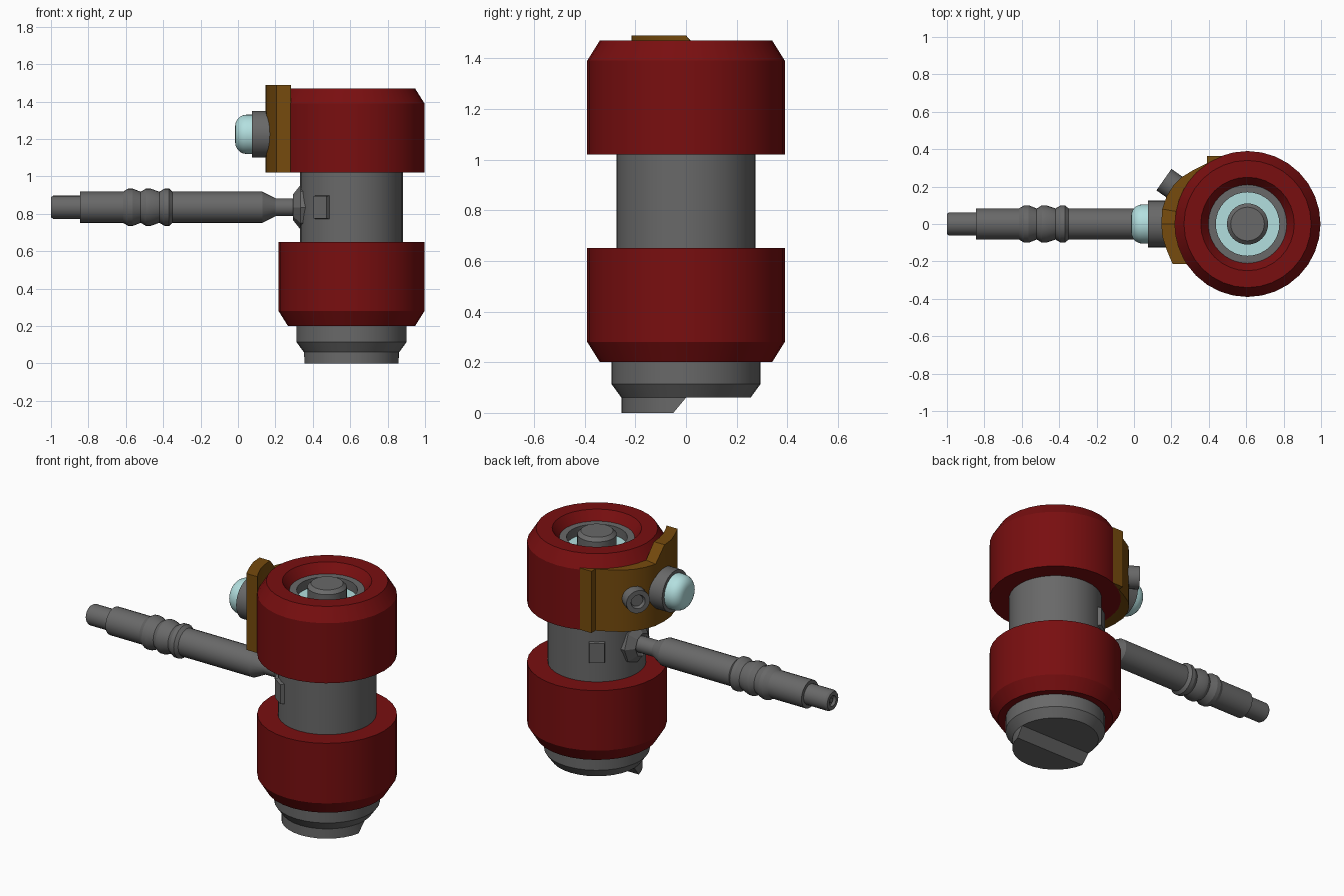
import bpy, bmesh, math
from mathutils import Vector, Matrix

if "Cube" in bpy.data.objects:
    bpy.data.objects.remove(bpy.data.objects["Cube"])

AX = 0.607          # x of the main upright axis
POLE_Z = 0.835
LAMP_Z = 1.225


def material(name, rgb):
    m = bpy.data.materials.new(name)
    m.diffuse_color = (*rgb, 1)
    m.use_nodes = True
    m.node_tree.nodes["Principled BSDF"].inputs["Base Color"].default_value = m.diffuse_color
    return m


RED = material("dark red", (0.19, 0.0045, 0.005))
GREY = material("dark grey", (0.14, 0.14, 0.14))
BROWN = material("brown", (0.18, 0.07, 0.004))
CYAN = material("pale cyan", (0.45, 0.74, 0.74))


def finish(name, bm, mat):
    bmesh.ops.recalc_face_normals(bm, faces=bm.faces[:])
    me = bpy.data.meshes.new(name)
    bm.to_mesh(me)
    bm.free()
    me.materials.append(mat)
    ob = bpy.data.objects.new(name, me)
    bpy.context.collection.objects.link(ob)
    return ob


def lathe_bm(profile, origin=(AX, 0, 0), axis=(0, 0, 1), sides=32, ring=False):
    """Turn (radius, distance along axis) points; ring joins last to first."""
    bm = bmesh.new()
    loops = []
    for r, h in profile:
        if r == 0:
            loops.append([bm.verts.new((0, 0, h))] * sides)
        else:
            loops.append([bm.verts.new((r * math.cos(2 * math.pi * i / sides),
                                        r * math.sin(2 * math.pi * i / sides), h))
                          for i in range(sides)])
    pairs = list(zip(loops, loops[1:]))
    if ring:
        pairs.append((loops[-1], loops[0]))
    for a, b in pairs:
        for i in range(sides):
            j = (i + 1) % sides
            bm.faces.new(list(dict.fromkeys((a[i], a[j], b[j], b[i]))))
    rot = Vector(axis).to_track_quat('Z', 'Y').to_matrix().to_4x4()
    bm.transform(Matrix.Translation(origin) @ rot)
    return bm


def lathe(name, mat, profile, **kw):
    return finish(name, lathe_bm(profile, **kw), mat)


# main body and bottom collar
lathe("body_core", GREY, [(0, 0.6), (0.275, 0.6), (0.275, 1.1), (0, 1.1)])
lathe("bottom_collar", GREY, [(0, 0.06), (0.255, 0.06), (0.295, 0.115),
                              (0.295, 0.25), (0, 0.25)])

# half-round foot with a slanted cut face
bm = lathe_bm([(0, 0), (0.255, 0), (0.255, 0.065), (0, 0.065)])
cut = bmesh.ops.bisect_plane(bm, geom=bm.verts[:] + bm.edges[:] + bm.faces[:],
                             plane_co=(0, 0, 0.06), plane_no=(0, 0.06, -0.05),
                             clear_outer=True)
bmesh.ops.holes_fill(bm, edges=[e for e in bm.edges if e.is_boundary])
finish("bottom_foot", bm, GREY)

# red sleeves
lathe("lower_sleeve", RED, [(0.26, 0.2), (0.34, 0.2), (0.39, 0.28),
                            (0.39, 0.65), (0.26, 0.65)], ring=True)
lathe("upper_sleeve", RED, [(0.21, 1.02), (0.39, 1.02), (0.39, 1.39), (0.34, 1.47),
                            (0.25, 1.47), (0.21, 1.415)], ring=True)

# recessed top: grey ring, glowing floor, centre pin
lathe("top_inner_ring", GREY, [(0.17, 1.33), (0.215, 1.33), (0.215, 1.415),
                               (0.17, 1.415)], ring=True)
lathe("top_glow_disc", CYAN, [(0, 1.33), (0.18, 1.33), (0.18, 1.36), (0, 1.36)])
lathe("top_pin", GREY, [(0, 1.34), (0.11, 1.34), (0.11, 1.435), (0.09, 1.455), (0, 1.455)])

# brown clamp plate: (x, y, top height) along its outer edge
outer = [(0.279, -0.215, 1.49), (0.207, -0.215, 1.49), (0.175, -0.14, 1.49),
         (0.152, -0.07, 1.49), (0.146, 0.0, 1.49), (0.151, 0.08, 1.40),
         (0.175, 0.15, 1.40), (0.21, 0.205, 1.40), (0.254, 0.25, 1.40),
         (0.32, 0.29, 1.40), (0.39, 0.325, 1.40), (0.39, 0.364, 1.40),
         (0.467, 0.364, 1.40)]
bm = bmesh.new()
sections = []
for x, y, top in outer:
    v = Vector((x - AX, y))
    inner = v.normalized() * min(0.388, v.length - 0.004)
    sections.append([bm.verts.new(p) for p in (
        (x, y, 1.02), (x, y, top),
        (AX + inner.x, inner.y, top), (AX + inner.x, inner.y, 1.02))])
for a, b in zip(sections, sections[1:]):
    for i in range(4):
        j = (i + 1) % 4
        bm.faces.new((a[i], a[j], b[j], b[i]))
bm.faces.new(sections[0])
bm.faces.new(sections[-1])
finish("clamp_plate", bm, BROWN)

# round lamp on the plate
lathe("lamp_base", GREY, [(0, 0), (0.125, 0), (0.125, 0.125), (0, 0.125)],
      origin=(0.2, 0, LAMP_Z), axis=(-1, 0, 0))
dome = [(0.105, -0.01), (0.105, 0.03)]
dome += [(0.045 + 0.06 * math.cos(a), 0.03 + 0.06 * math.sin(a))
         for a in (math.radians(18 * k) for k in range(1, 6))]
lathe("lamp_lens", CYAN, [(0, -0.01)] + dome + [(0, 0.091)],
      origin=(0.075, 0, LAMP_Z), axis=(-1, 0, 0))

# small hollow knob beside the lamp
d = Vector((math.cos(math.radians(145)), math.sin(math.radians(145)), 0))
lathe("side_knob", GREY, [(0, -0.12), (0.07, -0.12), (0.07, 0), (0.042, 0),
                          (0.035, -0.02), (0, -0.02)],
      origin=(0.16, 0.237, LAMP_Z), axis=d, sides=20)

# handle: distance is measured from x = 0.36 towards -x
pts = [(0, 0.36), (0.048, 0.36), (0.048, 0.2), (0.083, 0.13), (0.083, -0.35)]
for x in (-0.38, -0.48, -0.575):
    pts += [(0.1, x + 0.012), (0.1, x - 0.012), (0.083, x - 0.04)]
pts += [(0.083, -0.845), (0.062, -0.845), (0.062, -0.988), (0.054, -1.0),
        (0.032, -1.0), (0.032, -0.98), (0.015, -0.98), (0.015, -0.99), (0, -0.99)]
lathe("handle", GREY, [(r, 0.36 - x) for r, x in pts],
      origin=(0.36, 0, POLE_Z), axis=(-1, 0, 0), sides=24)

# faceted socket where the handle meets the body
lathe("handle_socket", GREY, [(0, 0), (0.12, 0), (0.12, 0.045), (0.07, 0.085),
                              (0.05, 0.07), (0, 0.07)],
      origin=(0.38, 0, POLE_Z), axis=(-1, 0, 0), sides=8)

# small raised blocks either side of the handle
for side, name in ((1, "back_block"), (-1, "front_block")):
    ang = math.radians(180 - 55 * side)
    bm = bmesh.new()
    bmesh.ops.create_cube(bm, size=1)
    bmesh.ops.scale(bm, vec=(0.06, 0.1, 0.135), verts=bm.verts[:])
    for v in bm.verts:
        if v.co.x > 0:
            v.co.y *= 0.85
            v.co.z *= 0.88
    bm.transform(Matrix.Translation((AX, 0, POLE_Z)) @ Matrix.Rotation(ang, 4, 'Z')
                 @ Matrix.Translation((0.263, 0, 0)))
    finish(name, bm, GREY)

# smooth the round walls, keep edges crisp
bpy.ops.object.select_all(action='SELECT')
bpy.context.view_layer.objects.active = bpy.data.objects["body_core"]
bpy.ops.object.shade_smooth_by_angle(angle=math.radians(20))
